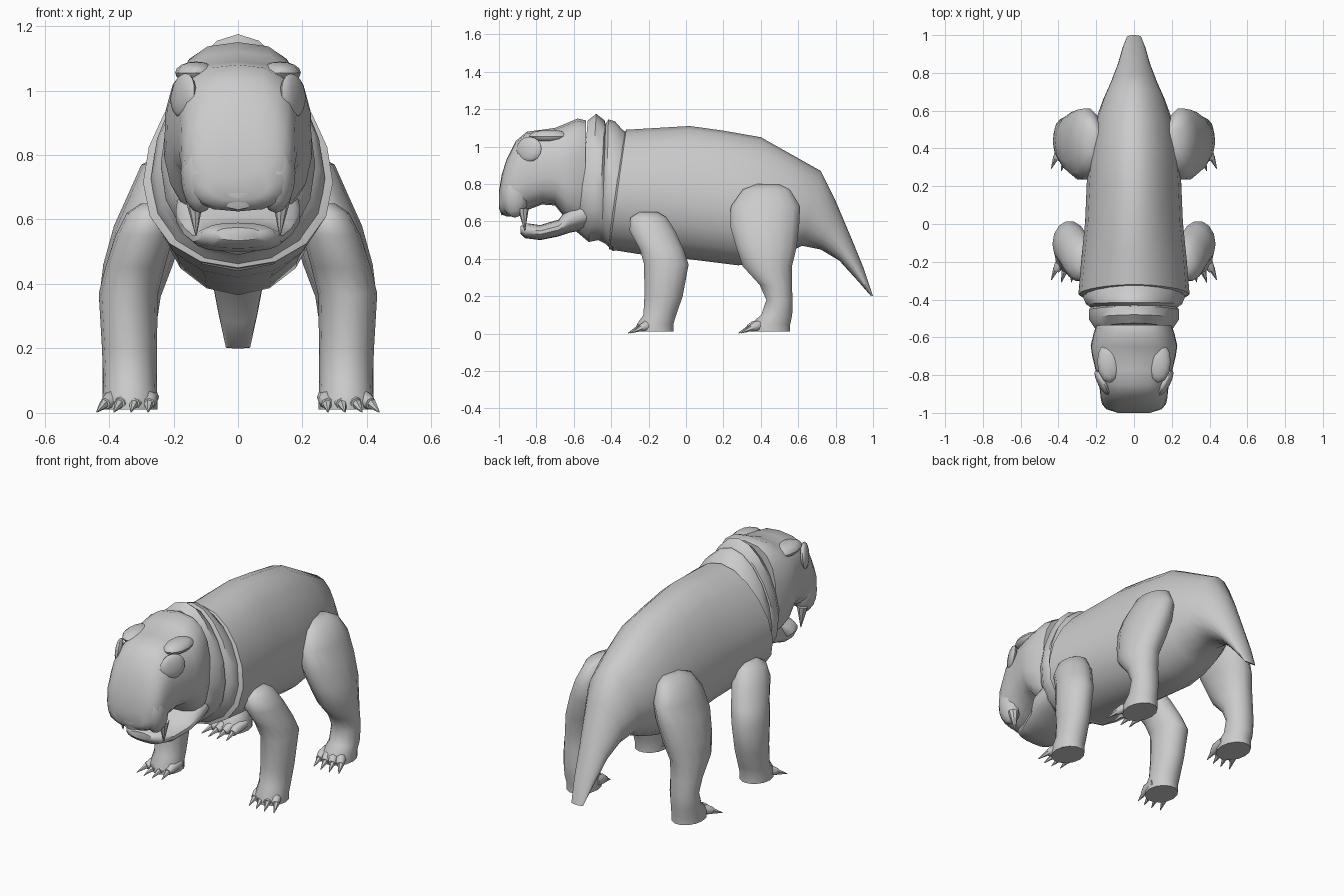
import bpy, bmesh, math
from mathutils import Vector

cube = bpy.data.objects.get("Cube")
if cube:
    bpy.data.objects.remove(cube, do_unlink=True)

hide = bpy.data.materials.new("grey_hide")
hide.use_nodes = True
GREY = (0.6, 0.6, 0.6, 1)
hide.diffuse_color = GREY
hide.node_tree.nodes["Principled BSDF"].inputs["Base Color"].default_value = GREY


def finish(bm, name, angle=40):
    """Turn a bmesh into a smooth-shaded object."""
    bmesh.ops.recalc_face_normals(bm, faces=bm.faces)
    mesh = bpy.data.meshes.new(name)
    bm.to_mesh(mesh)
    bm.free()
    mesh.materials.append(hide)
    ob = bpy.data.objects.new(name, mesh)
    bpy.context.collection.objects.link(ob)
    bpy.ops.object.select_all(action="DESELECT")
    bpy.context.view_layer.objects.active = ob
    ob.select_set(True)
    bpy.ops.object.shade_smooth_by_angle(angle=math.radians(angle))
    return ob


def skin(bm, rings):
    """Bridge rings of points and close both ends."""
    loops = [[bm.verts.new(p) for p in ring] for ring in rings]
    n = len(loops[0])
    for a, b in zip(loops, loops[1:]):
        for i in range(n):
            j = (i + 1) % n
            bm.faces.new((a[i], a[j], b[j], b[i]))
    bm.faces.new(loops[0])
    bm.faces.new(loops[-1][::-1])


def power(v, p):
    return math.copysign(abs(v) ** (2 / p), v)


def trunk(name, sections, p=2, egg=0.0, n=18):
    """Loft along y; a section is top y, top z, bottom y, bottom z, half width."""
    rings = []
    for ty, tz, by, bz, hw in sections:
        ring = []
        for i in range(n):
            a = 2 * math.pi * i / n
            c, s = power(math.cos(a), p), power(math.sin(a), p)
            t = (1 + c) / 2
            ring.append((hw * s * (1 - egg * c), by + (ty - by) * t, bz + (tz - bz) * t))
        rings.append(ring)
    bm = bmesh.new()
    skin(bm, rings)
    return finish(bm, name)


def limb(bm, sections, n=14):
    """Loft down a leg; a section is centre x, y, z, then radii in x and y."""
    skin(bm, [[(x + rx * math.cos(2 * math.pi * i / n),
                y + ry * math.sin(2 * math.pi * i / n), z) for i in range(n)]
              for x, y, z, rx, ry in sections])


def tube(bm, stations, n=8):
    """Tapering tube through (point, radius) stations."""
    axis = (Vector(stations[-1][0]) - Vector(stations[0][0])).normalized()
    u = axis.orthogonal().normalized()
    v = axis.cross(u)
    skin(bm, [[Vector(c) + r * (u * math.cos(2 * math.pi * i / n)
                                + v * math.sin(2 * math.pi * i / n))
               for i in range(n)] for c, r in stations])


def blob(name, centre, radii, normal=(1, 0, 0), segments=12):
    """Ellipsoid whose local x axis follows normal."""
    bm = bmesh.new()
    bmesh.ops.create_uvsphere(bm, u_segments=segments, v_segments=8, radius=1)
    rot = Vector((1, 0, 0)).rotation_difference(Vector(normal))
    for v in bm.verts:
        v.co = rot @ Vector(c * r for c, r in zip(v.co, radii)) + Vector(centre)
    return finish(bm, name)


# Body and drooping tail
trunk("body_and_tail", [
    (-.34, 1.05, -.42, .50, .25), (-.32, 1.09, -.41, .45, .29),
    (-.15, 1.10, -.22, .42, .275), (.02, 1.11, .0, .40, .255),
    (.2, 1.085, .28, .365, .245), (.4, 1.05, .4, .38, .23),
    (.56, .96, .52, .42, .205), (.72, .87, .62, .47, .16),
    (.80, .71, .72, .45, .12), (.88, .52, .82, .39, .085),
    (.95, .35, .92, .28, .06), (1.0, .20, .985, .205, .037)], egg=.18)

# Loose folds of skin round the neck
trunk("neck_folds", [
    (-.53, 1.02, -.60, .56, .15), (-.525, 1.14, -.58, .54, .20),
    (-.48, 1.175, -.52, .49, .235), (-.435, 1.14, -.47, .50, .235),
    (-.43, 1.12, -.45, .49, .225), (-.415, 1.145, -.43, .48, .25),
    (-.38, 1.135, -.39, .44, .265), (-.34, 1.09, -.34, .46, .26),
    (-.28, 1.05, -.26, .45, .24)], egg=.2)

# Skull with the blunt upper muzzle
trunk("head", [
    (-.535, 1.14, -.54, .58, .20), (-.58, 1.15, -.58, .57, .215),
    (-.65, 1.12, -.64, .61, .23), (-.70, 1.10, -.70, .685, .222),
    (-.77, 1.09, -.77, .69, .205), (-.85, 1.08, -.85, .66, .185),
    (-.91, 1.03, -.91, .63, .178), (-.96, .93, -.955, .625, .165),
    (-.985, .85, -.98, .635, .14), (-1.0, .76, -.998, .66, .09)], p=2.7, egg=.03)

# Lower jaw below the open mouth
trunk("lower_jaw", [
    (-.53, .74, -.53, .555, .19), (-.63, .68, -.62, .54, .195),
    (-.68, .61, -.68, .52, .17), (-.78, .58, -.78, .50, .14),
    (-.85, .59, -.86, .51, .115), (-.885, .575, -.885, .535, .07)], p=2.4)

# Nose bridge between the muzzle pads
trunk("nose_bridge", [
    (-.90, 1.0, -.93, .70, .05), (-.955, .93, -.985, .63, .06),
    (-.975, .88, -1.0, .67, .05)], p=3)

LEGS = {
    "front": ([(.27, -.2, .65, .03, .05), (.275, -.2, .62, .07, .1),
               (.29, -.18, .55, .09, .125), (.32, -.13, .45, .092, .12),
               (.34, -.105, .37, .092, .122), (.337, -.12, .2, .085, .105),
               (.335, -.14, .1, .083, .09), (.335, -.165, .05, .085, .1),
               (.335, -.165, .01, .085, .1)], -.235),
    "rear": ([(.21, .44, .80, .03, .06), (.23, .43, .77, .07, .13),
              (.25, .425, .68, .09, .19), (.275, .42, .58, .11, .19),
              (.31, .43, .46, .108, .165), (.335, .435, .36, .095, .135),
              (.34, .48, .26, .085, .088), (.34, .5, .18, .08, .072),
              (.34, .485, .1, .08, .085), (.335, .45, .05, .085, .11),
              (.335, .45, .01, .085, .11)], .355),
}

for sign, side in ((1, "left"), (-1, "right")):
    # Legs with four clawed toes each
    for place, (sections, toe_y) in LEGS.items():
        bm = bmesh.new()
        limb(bm, [(sign * x, y, z, rx, ry) for x, y, z, rx, ry in sections])
        finish(bm, f"{side}_{place}_leg", 60)
        bm = bmesh.new()
        for k in range(4):
            x = .275 + .04 * k
            fan = .004 + .013 * k
            y = toe_y + abs(k - 1.5) * .012
            tube(bm, [((sign * (x - fan), y + .07, .05), .026),
                      ((sign * x, y, .04), .027),
                      ((sign * (x + fan * .4), y - .03, .028), .018)])
            tube(bm, [((sign * (x + fan * .4), y - .02, .03), .017),
                      ((sign * (x + fan), y - .08, .003), .002)], 6)
        finish(bm, f"{side}_{place}_toes", 50)

    # Eye, muzzle pad and brow
    blob(f"{side}_eye", (sign * .17, -.84, .985), (.022, .075, .068),
         (sign * .88, -.45, .1))
    blob(f"{side}_muzzle_pad", (sign * .118, -.915, .745), (.06, .075, .125))
    blob(f"{side}_brow", (sign * .13, -.73, 1.055), (.065, .11, .035))

    # Fang at the corner of the lip
    bm = bmesh.new()
    tube(bm, [((sign * .135, -.87, .67), .03), ((sign * .13, -.862, .55), .002)])
    finish(bm, f"{side}_fang")
